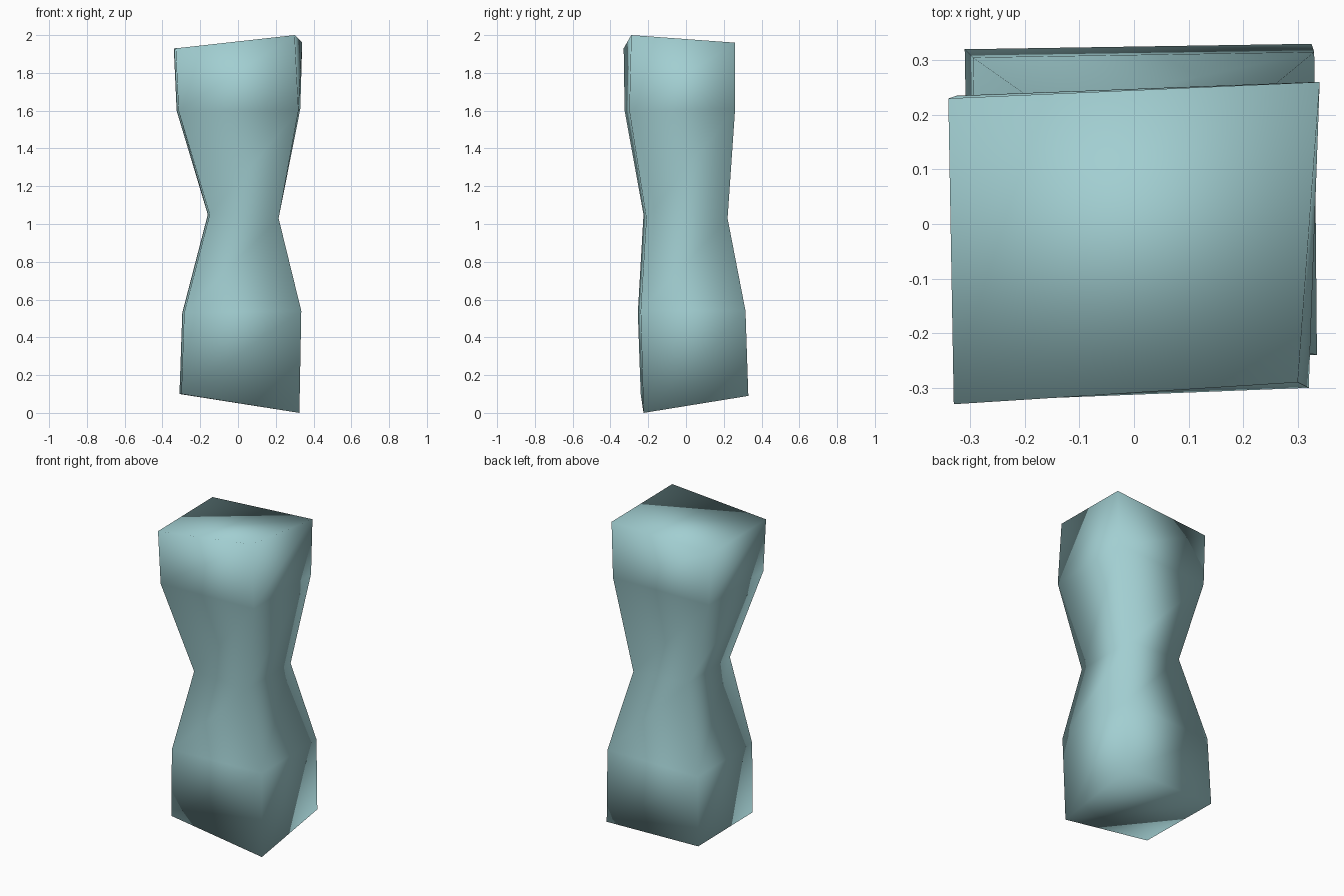
import bpy
import bmesh

# Remove the default cube
default_cube = bpy.data.objects.get("Cube")
if default_cube:
    bpy.data.objects.remove(default_cube, do_unlink=True)


def make_material(name, colour):
    material = bpy.data.materials.new(name)
    material.use_nodes = True
    material.diffuse_color = colour
    shader = material.node_tree.nodes["Principled BSDF"]
    shader.inputs["Base Color"].default_value = colour
    shader.inputs["Roughness"].default_value = 0.8
    return material


# Cross-sections from foot to crown: front left, front right, back right, back left
# as seen facing the post
foot = [(-.30, -.24, .10), (.325, -.225, 0), (.325, .33, .09), (-.31, .32, .10)]
hips = [(-.285, -.255, .53), (.335, -.24, .54), (.33, .315, .54), (-.295, .305, .53)]
waist = [(-.15, -.225, 1.05), (.215, -.21, 1.03), (.215, .22, 1.03), (-.16, .21, 1.05)]
shoulders = [(-.315, -.325, 1.6), (.32, -.30, 1.6), (.33, .26, 1.61), (-.325, .235, 1.6)]
crown = [(-.33, -.33, 1.93), (.30, -.29, 2), (.34, .26, 1.96), (-.34, .23, 1.93)]


def loft(name, sections, material):
    """Skin four-sided sections into one closed, smooth solid."""
    bm = bmesh.new()
    rings = [[bm.verts.new(point) for point in section] for section in sections]
    for lower, upper in zip(rings, rings[1:]):
        for i in range(len(lower)):
            j = (i + 1) % len(lower)
            bm.faces.new((lower[i], lower[j], upper[j], upper[i]))
    bm.faces.new(reversed(rings[0]))
    bm.faces.new(rings[-1])
    bmesh.ops.recalc_face_normals(bm, faces=bm.faces)
    for face in bm.faces:
        face.smooth = True
    mesh = bpy.data.meshes.new(name)
    bm.to_mesh(mesh)
    bm.free()
    mesh.materials.append(material)
    post = bpy.data.objects.new(name, mesh)
    bpy.context.collection.objects.link(post)
    return post


# The pinched post is a single soft-shaded body
pale_teal = make_material("pale_teal", (0.36, 0.62, 0.64, 1))
loft("pinched_post", [foot, hips, waist, shoulders, crown], pale_teal)
